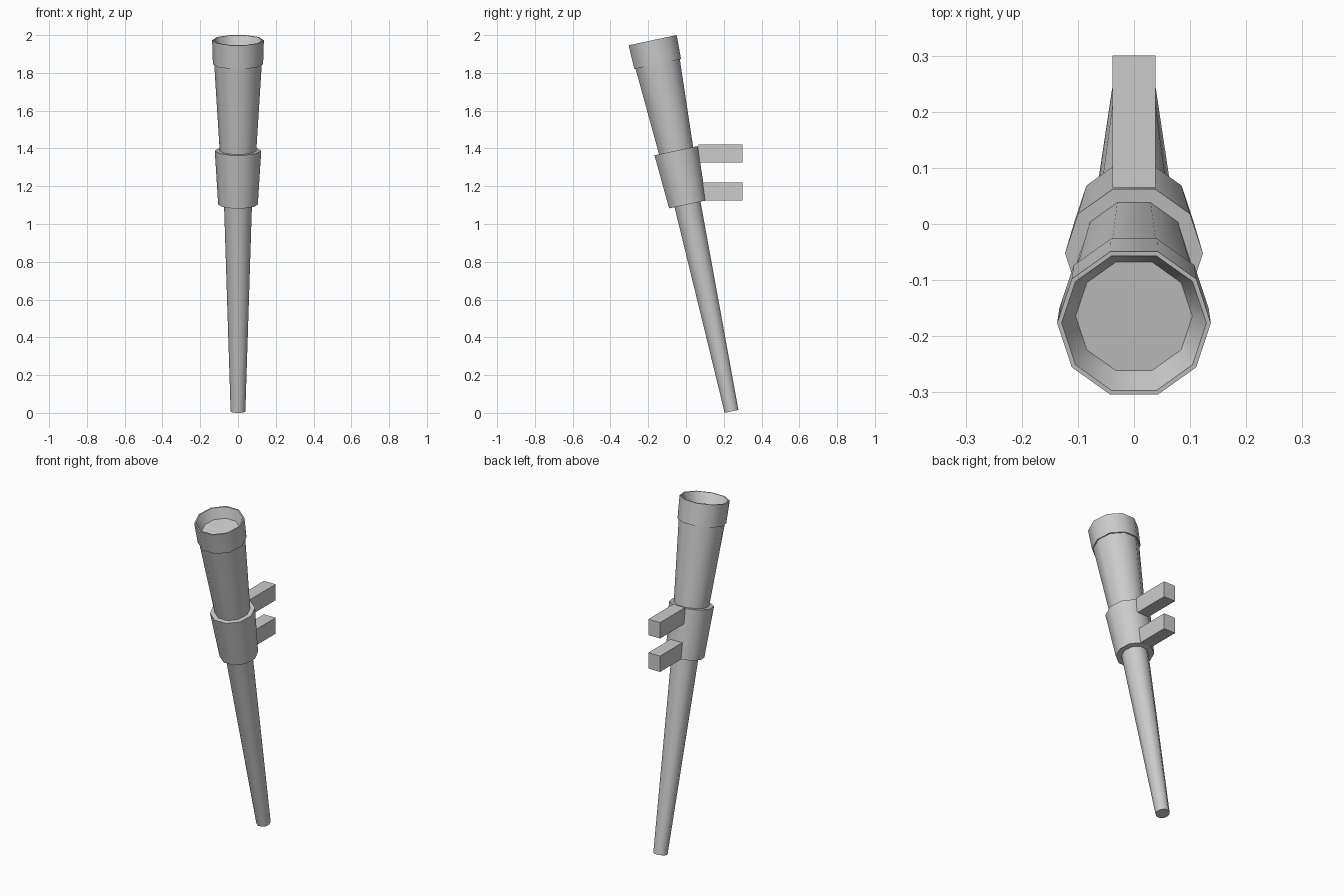
import bpy, bmesh, math
from mathutils import Matrix, Vector

if "Cube" in bpy.data.objects:
    bpy.data.objects.remove(bpy.data.objects["Cube"])

SIDES = 10
TILT = math.radians(12)
# Torch axis: starts at the foot and leans toward the front
AXIS = Matrix.Translation((0, 0.241, 0.008)) @ Matrix.Rotation(TILT, 4, 'X')


def finish(bm, name, smooth=False):
    bmesh.ops.recalc_face_normals(bm, faces=bm.faces)
    mesh = bpy.data.meshes.new(name)
    bm.to_mesh(mesh)
    bm.free()
    obj = bpy.data.objects.new(name, mesh)
    bpy.context.collection.objects.link(obj)
    if smooth:
        bpy.ops.object.select_all(action='DESELECT')
        obj.select_set(True)
        bpy.context.view_layer.objects.active = obj
        bpy.ops.object.shade_smooth_by_angle(angle=math.radians(40))
    return obj


def turned(name, profile):
    """Ten-sided turned solid from (radius, distance along axis) points."""
    bm = bmesh.new()
    rings = []
    for r, s in profile:
        rings.append([bm.verts.new(AXIS @ Vector((
            r * math.cos(i * math.tau / SIDES),
            r * math.sin(i * math.tau / SIDES), s))) for i in range(SIDES)])
    for a, b in zip(rings, rings[1:]):
        for i in range(SIDES):
            j = (i + 1) % SIDES
            bm.faces.new((a[i], a[j], b[j], b[i]))
    bm.faces.new(rings[0])
    bm.faces.new(rings[-1])
    return finish(bm, name, smooth=True)


def bar(name, y0, y1, z0, z1, width):
    bm = bmesh.new()
    bmesh.ops.create_cube(bm, size=1)
    bmesh.ops.scale(bm, vec=(width, y1 - y0, z1 - z0), verts=bm.verts)
    bmesh.ops.translate(bm, vec=(0, (y0 + y1) / 2, (z0 + z1) / 2), verts=bm.verts)
    return finish(bm, name)


# Tapered handle with a flared head, hollow cup rim and recessed floor
turned("torch_shaft", [(0.039, 0), (0.074, 1.12), (0.097, 1.411), (0.126, 1.88),
                       (0.133, 1.88), (0.137, 2.009), (0.129, 2.009), (0.104, 1.95)])

# Sleeve gripping the shaft
turned("holder_sleeve", [(0.074, 1.12), (0.105, 1.12), (0.123, 1.411), (0.097, 1.411)])

# Two wall bars behind the sleeve
for part, z in (("lower_wall_bar", 1.125), ("upper_wall_bar", 1.325)):
    bar(part, 0.065, 0.30, z, z + 0.095, 0.077)
